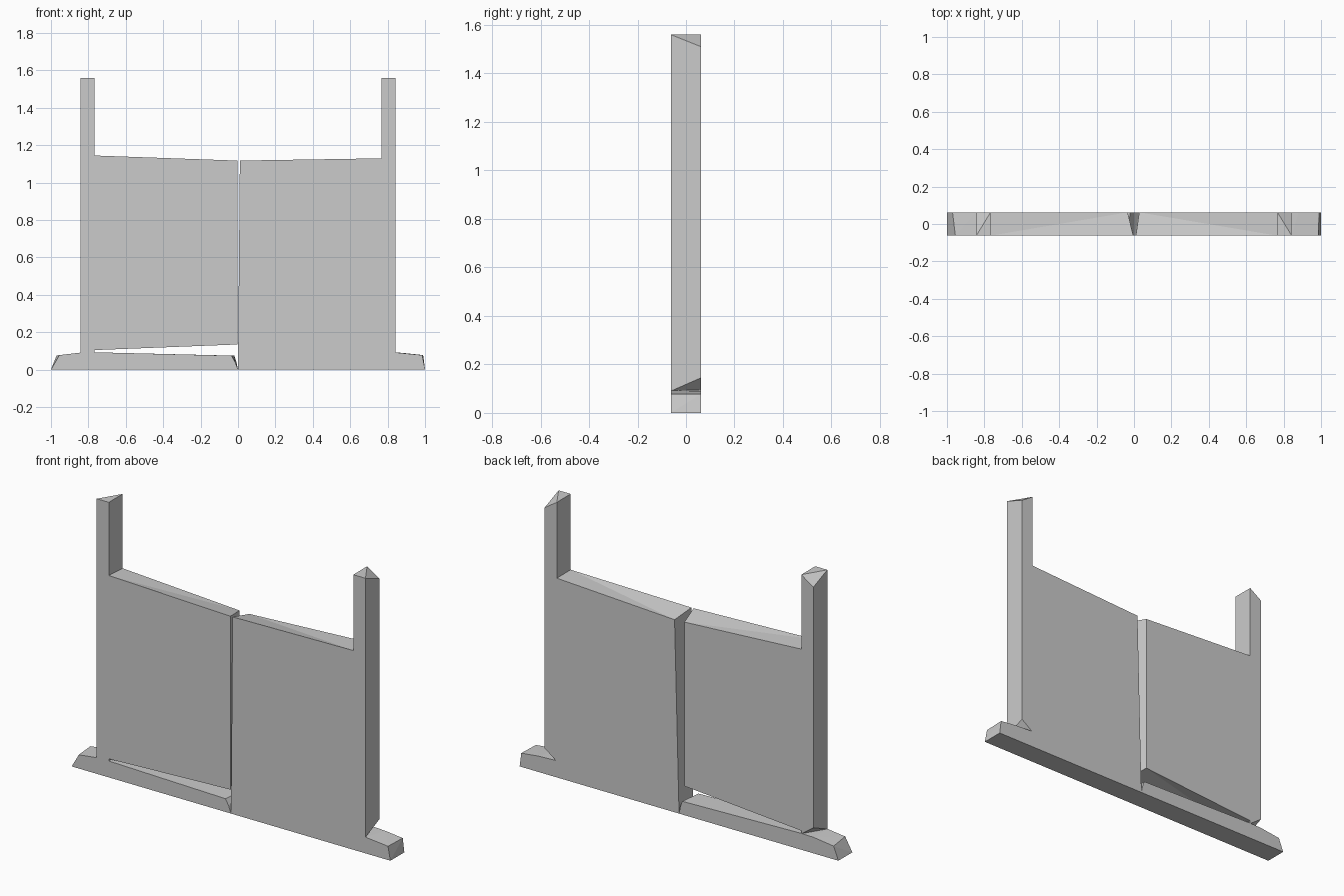
import bpy, bmesh

if "Cube" in bpy.data.objects:
    bpy.data.objects.remove(bpy.data.objects["Cube"])

F, B = -0.0625, 0.0625   # front and back planes


def hull(name, front, back):
    """Solid from a front and a back outline of (x, z) points."""
    mesh = bpy.data.meshes.new(name)
    bm = bmesh.new()
    a = [bm.verts.new((x, F, z)) for x, z in front]
    b = [bm.verts.new((x, B, z)) for x, z in back]
    bm.faces.new(a)
    bm.faces.new(b[::-1])
    n = len(a)
    for i in range(n):
        j = (i + 1) % n
        bm.faces.new((a[i], b[i], b[j], a[j]))
    # split warped quads so every facet is flat
    bmesh.ops.triangulate(bm, faces=[f for f in bm.faces if len(f.verts) == 4])
    bmesh.ops.recalc_face_normals(bm, faces=bm.faces)
    bm.to_mesh(mesh)
    bm.free()
    ob = bpy.data.objects.new(name, mesh)
    bpy.context.collection.objects.link(ob)
    return ob


def post(name, s):
    """Post whose outer back corner is chipped at top and bottom."""
    mesh = bpy.data.meshes.new(name)
    bm = bmesh.new()
    xi, xo = 0.767 * s, 0.843 * s
    ring = [(xi, F), (xo, F), (xo, B), (xi, B)]
    lo = [bm.verts.new((x, y, z)) for (x, y), z in zip(ring, (0.09, 0.09, 0.145, 0.09))]
    hi = [bm.verts.new((x, y, z)) for (x, y), z in zip(ring, (1.56, 1.56, 1.51, 1.56))]
    for i in range(4):
        j = (i + 1) % 4
        bm.faces.new((lo[i], lo[j], hi[j], hi[i]))
    for r in (lo, hi):
        bm.faces.new((r[0], r[1], r[3]))
        bm.faces.new((r[1], r[2], r[3]))
    bmesh.ops.recalc_face_normals(bm, faces=bm.faces)
    bm.to_mesh(mesh)
    bm.free()
    ob = bpy.data.objects.new(name, mesh)
    bpy.context.collection.objects.link(ob)


# Posts
post("left_post", -1)
post("right_post", 1)

# Left panel hangs above its sill, tilted bottom edge
hull("left_panel",
     [(-0.767, 0.105), (-0.002, 0.135), (-0.004, 1.118), (-0.767, 1.145)],
     [(-0.767, 0.108), (-0.034, 0.165), (-0.034, 1.095), (-0.767, 1.138)])

# Right panel reaches the ground
hull("right_panel",
     [(0.0, 0.0), (0.767, 0.0), (0.767, 1.13), (0.01, 1.118)],
     [(0.0, 0.0), (0.767, 0.0), (0.767, 1.13), (0.028, 1.092)])

# Left ground sill
hull("left_sill",
     [(-1, 0), (0, 0), (-0.015, 0.04), (-0.035, 0.075), (-0.767, 0.093), (-0.845, 0.091), (-0.955, 0.078)],
     [(-1, 0), (0, 0), (-0.008, 0.04), (-0.02, 0.075), (-0.767, 0.093), (-0.845, 0.091), (-0.97, 0.075)])

# Right ground sill, exposed only outside the panel
hull("right_sill",
     [(0.767, 0), (1, 0), (0.985, 0.078), (0.843, 0.092), (0.767, 0.095)],
     [(0.767, 0), (1, 0), (0.99, 0.078), (0.88, 0.09), (0.767, 0.095)])
